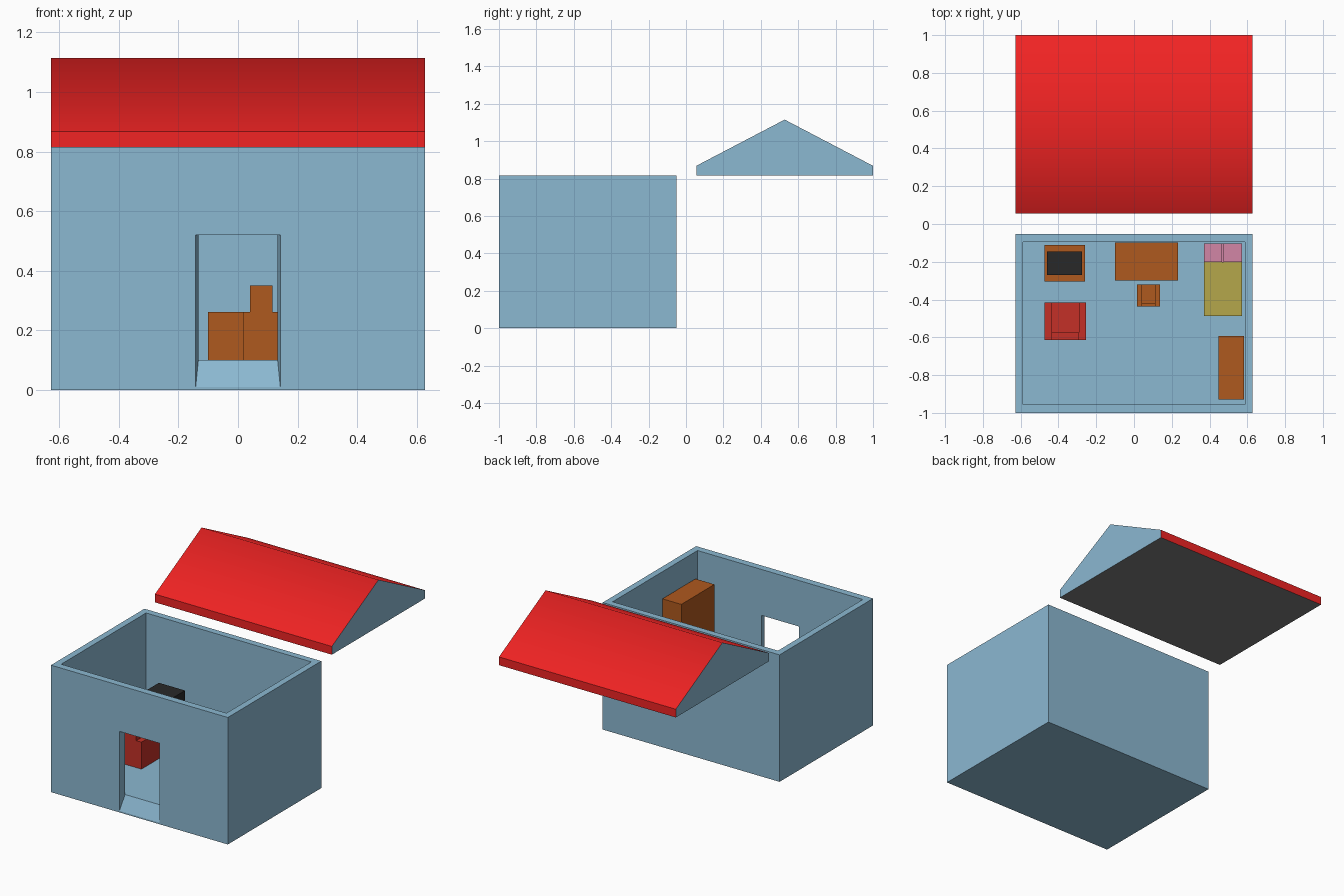
import bpy, bmesh, math
from mathutils import Vector

if "Cube" in bpy.data.objects:
    bpy.data.objects.remove(bpy.data.objects["Cube"])


def material(name, rgb):
    m = bpy.data.materials.new(name)
    m.diffuse_color = (*rgb, 1)
    m.use_nodes = True
    m.node_tree.nodes["Principled BSDF"].inputs["Base Color"].default_value = m.diffuse_color
    return m


BLUE = material("wall_blue", (0.26, 0.48, 0.64))
RED = material("roof_red", (0.88, 0.017, 0.017))
GREY = material("ceiling_grey", (0.2, 0.2, 0.2))
WOOD = material("wood", (0.43, 0.10, 0.013))
CLOTH = material("armchair_red", (0.55, 0.03, 0.02))
BLACK = material("screen_black", (0.022, 0.022, 0.022))
PINK = material("pillow_pink", (0.65, 0.24, 0.38))
YELLOW = material("blanket_yellow", (0.46, 0.39, 0.07))
FLOOR = 0.10


def loft(name, ring_a, ring_b, mat):
    """Closed solid between two matching rings of points."""
    bm = bmesh.new()
    a = [bm.verts.new(p) for p in ring_a]
    b = [bm.verts.new(p) for p in ring_b]
    bm.faces.new(a)
    bm.faces.new(b[::-1])
    for i in range(len(a)):
        j = (i + 1) % len(a)
        bm.faces.new((a[i], b[i], b[j], a[j]))
    bmesh.ops.recalc_face_normals(bm, faces=bm.faces)
    mesh = bpy.data.meshes.new(name)
    bm.to_mesh(mesh)
    bm.free()
    mesh.materials.append(mat)
    obj = bpy.data.objects.new(name, mesh)
    bpy.context.collection.objects.link(obj)
    return obj


def rect(x0, x1, z0, z1, y):
    return [(x0, y, z0), (x1, y, z0), (x1, y, z1), (x0, y, z1)]


def box(name, x, y, z, mat):
    return loft(name, rect(*x, *z, y[0]), rect(*x, *z, y[1]), mat)


def cut(obj, cutter):
    mod = obj.modifiers.new("cut", 'BOOLEAN')
    mod.operation = 'DIFFERENCE'
    mod.solver = 'EXACT'
    mod.object = cutter
    cutter.hide_render = True
    bpy.context.view_layer.objects.active = obj
    bpy.ops.object.modifier_apply(modifier=mod.name)
    bpy.data.objects.remove(cutter)


def armchair(name, x, y, arm, arm_top, seat_top, back_top, back, mat):
    """U-shaped seat and arms open towards +y, tall backrest on the -y side."""
    xa, xb = x[0] + arm, x[1] - arm
    u = [(x[0], FLOOR), (x[1], FLOOR), (x[1], arm_top), (xb, arm_top),
         (xb, seat_top), (xa, seat_top), (xa, arm_top), (x[0], arm_top)]
    loft(name + "_seat", [(px, y[0], pz) for px, pz in u],
         [(px, y[1], pz) for px, pz in u], mat)
    box(name + "_backrest", (xa, xb), (y[0], y[0] + back), (seat_top, back_top), mat)


# House shell: hollow room with an open top
house = box("house_walls", (-0.628, 0.628), (-1.0, -0.052), (0, 0.815), BLUE)
cut(house, box("room_cutter", (-0.587, 0.587), (-0.955, -0.094), (FLOOR, 1.0), BLUE))

# Doorway: narrows inwards, with a ramp up to the floor
cut(house, loft("door_cutter", rect(-0.144, 0.144, -0.01, 0.52, -1.01),
                rect(-0.131, 0.131, 0.12, 0.52, -0.945), BLUE))

# Lifted-off roof: red slopes and eaves, blue gables, grey underside
profile = [(0.055, 0.815), (1.0, 0.815), (1.0, 0.868), (0.5275, 1.115), (0.055, 0.868)]
roof = loft("roof", [(-0.628, y, z) for y, z in profile],
            [(0.628, y, z) for y, z in profile], RED)
roof.data.materials.append(BLUE)
roof.data.materials.append(GREY)
for f in roof.data.polygons:
    if abs(f.normal.x) > 0.9:
        f.material_index = 1
    elif f.normal.z < -0.9:
        f.material_index = 2
bpy.ops.object.select_all(action='DESELECT')
roof.select_set(True)
bpy.context.view_layer.objects.active = roof
bpy.ops.object.shade_smooth_by_angle(angle=math.radians(58))

# Desk and chair
box("desk", (-0.10, 0.232), (-0.298, -0.098), (FLOOR, 0.262), WOOD)
armchair("desk_chair", (0.017, 0.138), (-0.438, -0.32), 0.023, 0.262, 0.21, 0.35, 0.02, WOOD)

# Television on its stand
box("tv_stand", (-0.475, -0.26), (-0.305, -0.11), (FLOOR, 0.25), WOOD)
box("television", (-0.46, -0.275), (-0.27, -0.145), (0.25, 0.42), BLACK)

# Red armchair facing the television
armchair("armchair", (-0.474, -0.255), (-0.615, -0.415), 0.037, 0.273, 0.21, 0.36, 0.04, CLOTH)

# Bed with two pillows
box("bed", (0.37, 0.573), (-0.488, -0.20), (FLOOR, 0.22), YELLOW)
box("bed_head", (0.37, 0.573), (-0.20, -0.103), (FLOOR, 0.19), PINK)
for side, x in (("left", (0.37, 0.467)), ("right", (0.475, 0.573))):
    box(side + "_pillow", x, (-0.20, -0.103), (0.19, 0.24), PINK)

# Wardrobe
box("wardrobe", (0.448, 0.582), (-0.928, -0.592), (FLOOR, 0.645), WOOD)
